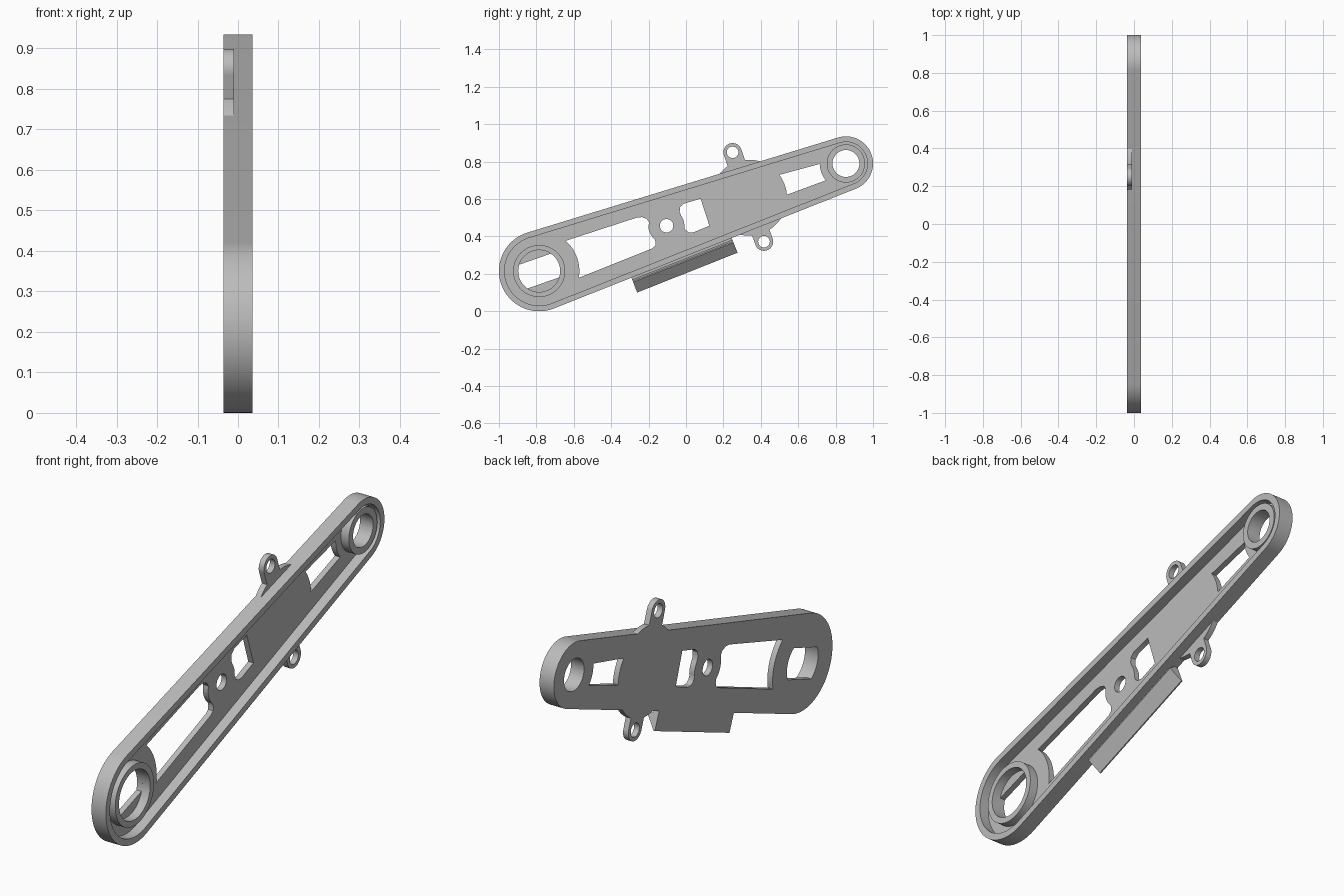
import bpy, bmesh
from math import radians, sin, cos, atan2, asin, degrees, hypot
from mathutils import Vector

if "Cube" in bpy.data.objects:
    bpy.data.objects.remove(bpy.data.objects["Cube"])

BACK, FLOOR, BOSS, FRONT = -0.036, -0.01, 0.03, 0.036
BIG, SMALL = Vector((-0.785, 0.215)), Vector((0.855, 0.79))
BIG_R, SMALL_R, RIM = 0.215, 0.145, 0.03
PIN, DISC = Vector((-0.104, 0.457)), Vector((0.337, 0.607))
UPPER_TAB, LOWER_TAB = Vector((0.249, 0.85)), Vector((0.417, 0.372))

grey = bpy.data.materials.new("Plain grey")
grey.use_nodes = True
grey.diffuse_color = (0.5, 0.5, 0.5, 1)
grey.node_tree.nodes["Principled BSDF"].inputs["Base Color"].default_value = (0.5, 0.5, 0.5, 1)


def arc(centre, r, a0, a1, n=16):
    angles = [radians(a0 + (a1 - a0) * i / n) for i in range(n + 1)]
    return [Vector((centre[0] + r * cos(a), centre[1] + r * sin(a))) for a in angles]


def circle(centre, r, n=64):
    return arc(centre, r, 0, 360, n)[:-1]


def finish(name, bm):
    bmesh.ops.recalc_face_normals(bm, faces=bm.faces)
    mesh = bpy.data.meshes.new(name)
    bm.to_mesh(mesh)
    bm.free()
    mesh.materials.append(grey)
    obj = bpy.data.objects.new(name, mesh)
    bpy.context.collection.objects.link(obj)
    bpy.ops.object.select_all(action="DESELECT")
    obj.select_set(True)
    bpy.context.view_layer.objects.active = obj
    bpy.ops.object.shade_smooth_by_angle(angle=radians(30))
    return obj


def prism(name, x0, x1, *loops):
    """Outline in the y-z plane, with any further loops as holes, extruded along x."""
    bm = bmesh.new()
    for loop in loops:
        verts = [bm.verts.new((x0, p[0], p[1])) for p in loop]
        for i, v in enumerate(verts):
            bm.edges.new((v, verts[i - 1]))
    bmesh.ops.triangle_fill(bm, use_beauty=True, use_dissolve=False, edges=bm.edges[:])
    new = bmesh.ops.extrude_face_region(bm, geom=bm.faces[:])["geom"]
    moved = [v for v in new if isinstance(v, bmesh.types.BMVert)]
    bmesh.ops.translate(bm, vec=(x1 - x0, 0, 0), verts=moved)
    return finish(name, bm)


# Tapered arm outline: two circles joined by their outer tangents
axis = SMALL - BIG
tilt = degrees(atan2(axis.y, axis.x))
taper = degrees(asin((BIG_R - SMALL_R) / axis.length))
TOP, BOTTOM = tilt + 90 - taper, tilt - 90 + taper


def hull(inset):
    return (arc(SMALL, SMALL_R - inset, BOTTOM, TOP, 40)
            + arc(BIG, BIG_R - inset, TOP, BOTTOM + 360, 48))


# Openings in the web
long_window = (arc(BIG, 0.215, -9.6, 48.8)
               + [(-0.262, 0.501), (-0.235, 0.503), (-0.21, 0.494), (-0.198, 0.476)]
               + arc(PIN, 0.097, 185, 230, 8)
               + [(-0.162, 0.368), (-0.164, 0.35), (-0.18, 0.336)])
middle_window = ([(0.125, 0.457), (0.04, 0.422), (0.015, 0.422), (-0.002, 0.433)]
                 + arc(PIN, 0.095, -5, 35, 8)
                 + [(-0.034, 0.53), (-0.032, 0.555), (-0.012, 0.575), (0.078, 0.602)])
end_window = arc(DISC, 0.203, 4.5, 37) + arc(SMALL, 0.14, 181, 220)
flat_sided_hole = arc(BIG, 0.112, tilt - 37, tilt + 37) + arc(BIG, 0.112, tilt + 143, tilt + 217)

prism("web_plate", BACK, FLOOR, hull(RIM), long_window, middle_window, end_window,
      flat_sided_hole, circle(PIN, 0.036, 32), circle(SMALL, 0.072))
prism("outer_rim", BACK, FRONT, hull(0), hull(RIM))

# Bearing bosses
prism("large_boss", FLOOR, BOSS, circle(BIG, 0.139), circle(BIG, 0.112))
prism("small_boss", FLOOR, BOSS, circle(SMALL, 0.102), circle(SMALL, 0.072))

# Screw tabs and the round shoulders they grow from
across = (LOWER_TAB - UPPER_TAB).normalized()
for name, centre, inward, side, half in (("upper", UPPER_TAB, across, TOP, 40),
                                         ("lower", LOWER_TAB, -across, BOTTOM, 44)):
    a = degrees(atan2(inward.y, inward.x))
    outline = arc(centre, 0.049, a + 90, a + 270, 24)
    outline += [outline[-1] + inward * 0.105, outline[0] + inward * 0.105]
    prism(name + "_tab", BACK, FLOOR, outline, circle(centre, 0.031, 32))
    prism(name + "_shoulder", BACK, FLOOR, arc(DISC, 0.203, side - half, side + half, 24))

# Ridged flange along the lower edge
out = Vector((cos(radians(BOTTOM)), sin(radians(BOTTOM))))
along = Vector((-out.y, out.x))
start = BIG + out * BIG_R
profile = [(-0.015, BACK), (-0.015, FLOOR), (0.012, FLOOR), (0.02, 0.014), (0.026, 0.014),
           (0.085, -0.03), (0.085, BACK)]
bm = bmesh.new()
rings = []
for t in (0.445, 1.022):
    t -= (start - BIG).dot(along)
    ring = []
    for d, x in profile:
        p = start + along * (t - 0.0) + out * d
        ring.append(bm.verts.new((x, p.x, p.y)))
    rings.append(ring)
    bm.faces.new(ring)
for i in range(len(profile)):
    bm.faces.new((rings[0][i - 1], rings[0][i], rings[1][i], rings[1][i - 1]))
finish("lower_flange", bm)
